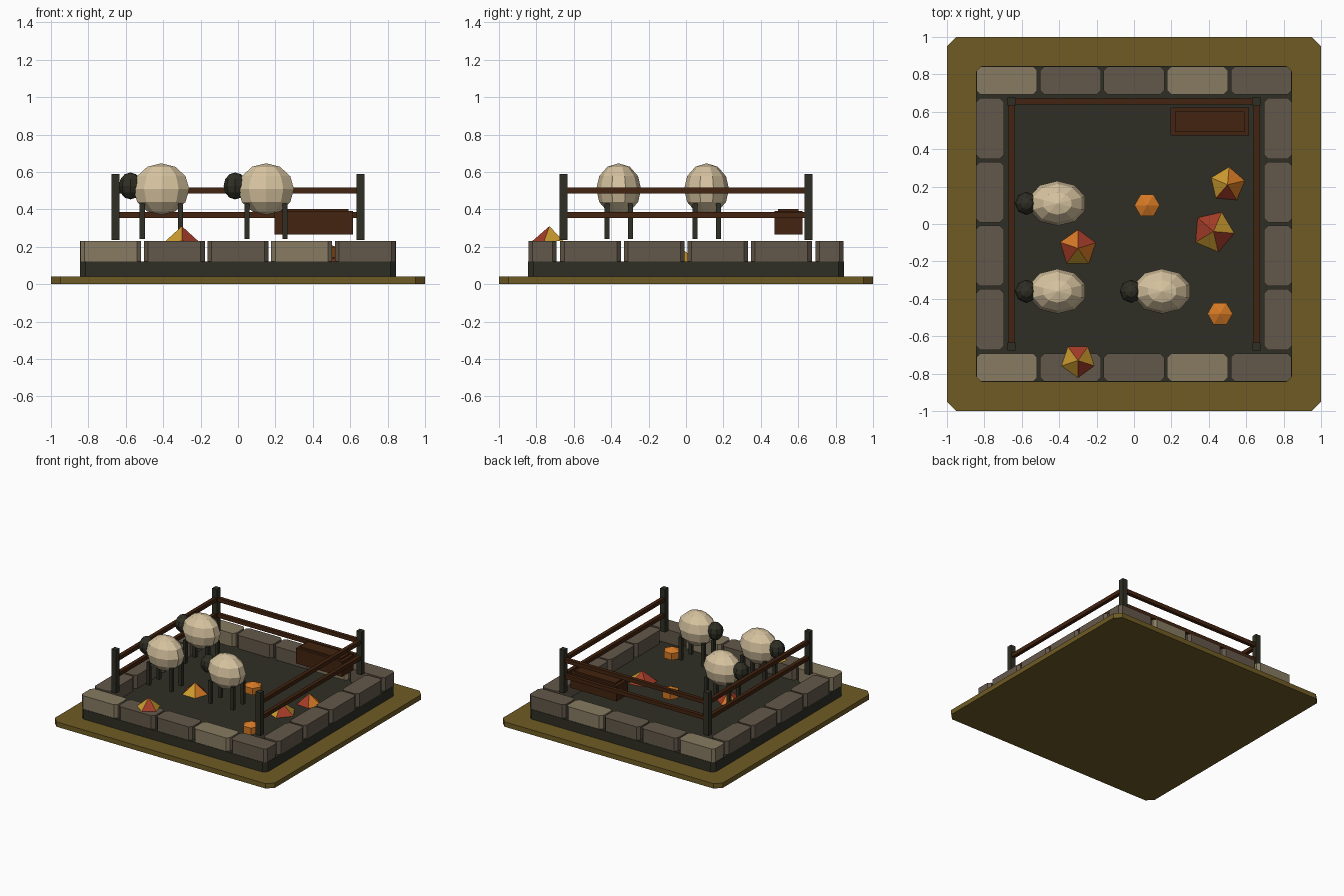
import bpy, bmesh, math
from mathutils import Matrix

if "Cube" in bpy.data.objects:
    bpy.data.objects.remove(bpy.data.objects["Cube"])


def mat(name, r, g, b):
    m = bpy.data.materials.new(name)
    m.diffuse_color = (r, g, b, 1)
    m.use_nodes = True
    m.node_tree.nodes["Principled BSDF"].inputs["Base Color"].default_value = m.diffuse_color
    return m


OLIVE = mat("olive_earth", .156, .104, .018)
DARK = mat("charcoal", .028, .028, .018)
PALE = mat("pale_stone", .242, .198, .122)
STONE = mat("brown_stone", .127, .098, .069)
WOOD = mat("dark_wood", .056, .017, .005)
WOOL = mat("cream_wool", .68, .55, .35)
ORANGE = mat("orange", .66, .19, .018)
RED = mat("red_leaf", .37, .045, .021)
YELLOW = mat("yellow_leaf", .60, .33, .028)


def finish(bm, name, mats):
    me = bpy.data.meshes.new(name)
    bm.to_mesh(me)
    bm.free()
    for m in mats:
        me.materials.append(m)
    ob = bpy.data.objects.new(name, me)
    bpy.context.collection.objects.link(ob)
    return ob


def box(name, x, y, z0, z1, sx, sy, m, chamfer=0):
    """Box from z0 to z1; chamfer cuts the vertical edges."""
    bm = bmesh.new()
    bmesh.ops.create_cube(bm, size=1)
    bmesh.ops.scale(bm, vec=(sx, sy, z1 - z0), verts=bm.verts)
    bmesh.ops.translate(bm, vec=(x, y, (z0 + z1) / 2), verts=bm.verts)
    if chamfer:
        up = [e for e in bm.edges
              if abs(e.verts[0].co.z - e.verts[1].co.z) > 1e-4]
        bmesh.ops.bevel(bm, geom=up, offset=chamfer, segments=1,
                        affect='EDGES', profile=.5)
    return finish(bm, name, [m])


def ball(name, loc, radii, seg, rings, m, turn=0):
    bm = bmesh.new()
    bmesh.ops.create_uvsphere(bm, u_segments=seg, v_segments=rings, radius=1)
    bmesh.ops.rotate(bm, verts=bm.verts, matrix=Matrix.Rotation(turn, 3, 'Z'))
    bmesh.ops.scale(bm, vec=radii, verts=bm.verts)
    bmesh.ops.translate(bm, vec=loc, verts=bm.verts)
    return finish(bm, name, [m])


def leaf_pile(name, x, y, z, r, h, start, colours):
    """Five-sided pyramid, one colour index per side."""
    bm = bmesh.new()
    ring = []
    for i in range(5):
        a = math.radians(start + 72 * i)
        ring.append(bm.verts.new((x + r * math.cos(a), y + r * math.sin(a), z)))
    tip = bm.verts.new((x, y, z + h))
    for i, c in enumerate(colours):
        bm.faces.new((ring[i], ring[(i + 1) % 5], tip)).material_index = c
    bm.faces.new(ring[::-1])
    finish(bm, name, [RED, YELLOW, ORANGE])


# Base slab and dark ground
box("base_slab", 0, 0, 0, .04, 2, 2, OLIVE, .05)
box("ground", 0, 0, .04, .12, 1.69, 1.69, DARK, .03)

# Stone border
for i in range(5):
    for side, y in (("front", -.767), ("back", .767)):
        box(f"{side}_stone_{i}", -.68 + .34 * i, y, .12, .23, .325, .15,
            PALE if i % 3 == 0 else STONE, .022)
for i in range(4):
    for side, x in (("left", -.77), ("right", .77)):
        box(f"{side}_stone_{i}", x, -.51 + .34 * i, .12, .23, .15, .325,
            STONE, .022)

# Fence, open at the front
F = .655
for sx in (-1, 1):
    for sy in (-1, 1):
        box("fence_post", F * sx, F * sy, .235, .588, .045, .045, DARK)
for z in (.37, .50):
    box("back_rail", 0, F, z - .016, z + .016, 2 * F, .03, WOOD)
    for sx in (-1, 1):
        box("side_rail", F * sx, 0, z - .016, z + .016, .03, 2 * F, WOOD)

# Feed trough
box("trough", .405, .547, .265, .39, .42, .15, WOOD)
box("trough_top", .405, .547, .39, .402, .37, .11, WOOD)

# Sheep facing left
for x, y in ((-.41, .11), (-.41, -.36), (.15, -.36)):
    ball("sheep_body", (x, y, .508), (.157, .12, .138), 10, 5 + 1, WOOL)
    ball("sheep_head", (x - .165, y, .525), (.062, .062, .072), 8, 6, DARK)
    for dx in (-.102, .102):
        for dy in (-.063, .063):
            box("sheep_leg", x + dx, y + dy, .242, .43, .027, .027, DARK)

# Pumpkins
for x, y in ((.07, .10), (.46, -.48)):
    ball("pumpkin", (x, y, .17), (.078, .078, .055), 6, 3, ORANGE,
         math.radians(30))

# Leaf piles (0 red, 1 yellow, 2 orange)
leaf_pile("leaf_pile_centre", -.30, -.13, .12, .10, .085, 17, (0, 2, 0, 1, 2))
leaf_pile("leaf_pile_wall", -.30, -.73, .23, .092, .08, 270, (0, 1, 0, 1, 1))
leaf_pile("leaf_pile_right", .425, -.04, .12, .112, .085, -5, (1, 0, 0, 1, 0))
leaf_pile("leaf_pile_back", .50, .21, .12, .095, .08, 13, (2, 1, 1, 0, 2))
